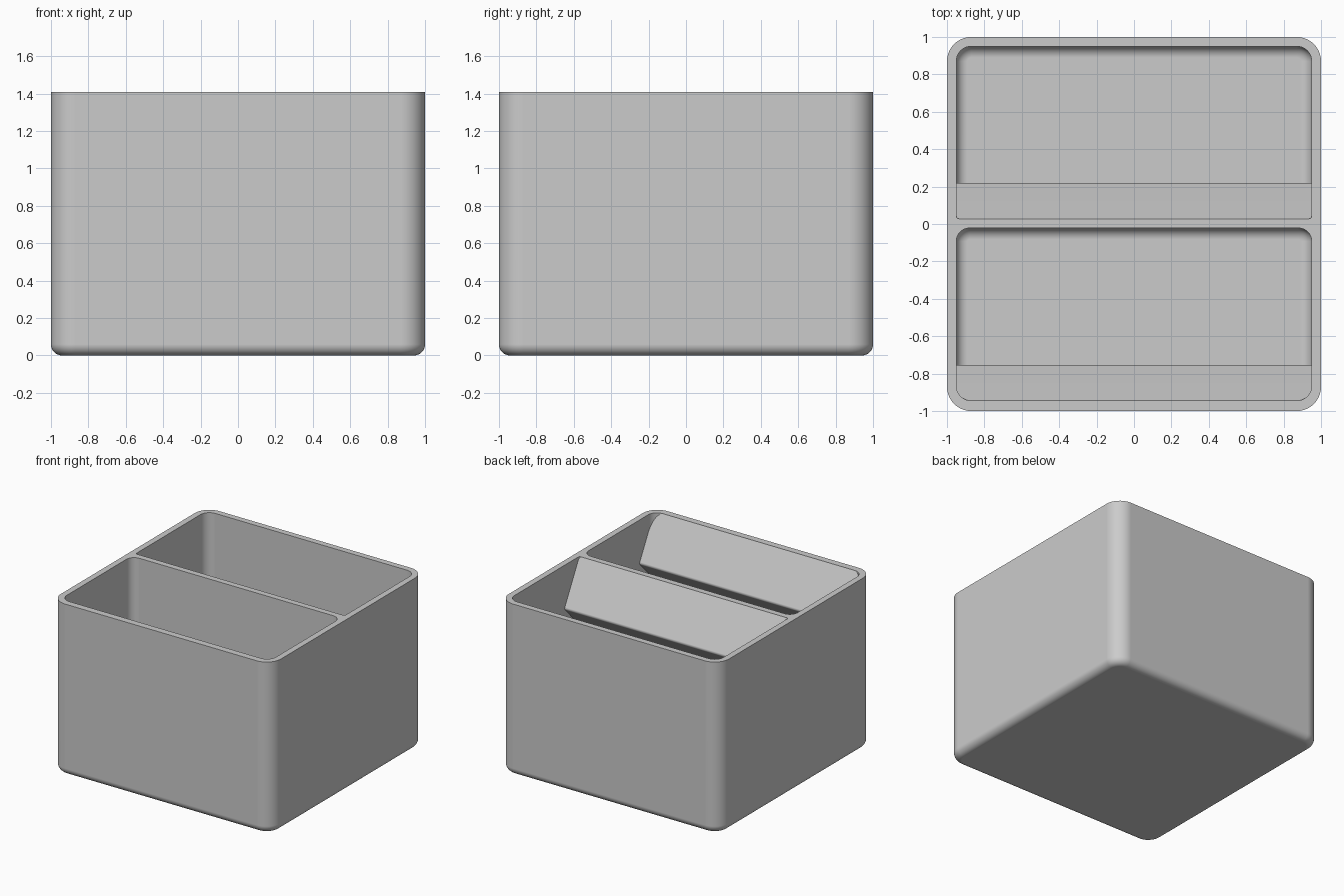
import bpy, bmesh
from math import sin, cos, pi

if "Cube" in bpy.data.objects:
    bpy.data.objects.remove(bpy.data.objects["Cube"], do_unlink=True)

HEIGHT, WALL = 1.41, 0.05
ARC = 10    # segments per rounded corner
FILLET = 8  # segments per floor fillet

grey = bpy.data.materials.new("light_grey")
grey.use_nodes = True
grey.diffuse_color = (0.6, 0.6, 0.6, 1)
grey.node_tree.nodes["Principled BSDF"].inputs["Base Color"].default_value = (0.6, 0.6, 0.6, 1)


def make_object(name, bm):
    bmesh.ops.recalc_face_normals(bm, faces=bm.faces)
    mesh = bpy.data.meshes.new(name)
    bm.to_mesh(mesh)
    bm.free()
    mesh.materials.append(grey)
    obj = bpy.data.objects.new(name, mesh)
    bpy.context.collection.objects.link(obj)
    return obj


def select_only(obj):
    bpy.ops.object.select_all(action="DESELECT")
    obj.select_set(True)
    bpy.context.view_layer.objects.active = obj


def smooth(obj):
    select_only(obj)
    bpy.ops.object.shade_smooth_by_angle(angle=pi / 6)
    weighted = obj.modifiers.new("even_shading", "WEIGHTED_NORMAL")
    weighted.keep_sharp = True


def outline(half_x, y0, y1, r_front, r_back, inset):
    """Rounded rectangle, pulled in by inset."""
    hx, y0, y1 = half_x - inset, y0 + inset, y1 - inset
    points = []
    for i, (sx, sy) in enumerate([(1, 1), (-1, 1), (-1, -1), (1, -1)]):
        r = max((r_back if sy > 0 else r_front) - inset, 0.006)
        cx, cy = sx * (hx - r), (y1 - r) if sy > 0 else (y0 + r)
        for k in range(ARC + 1):
            a = (i + k / ARC) * pi / 2
            points.append((cx + r * cos(a), cy + r * sin(a)))
    return points


def rounded_block(name, half_x, y0, y1, r_front, r_back, z0, z1, fillet):
    """Block with rounded upright corners and a filleted bottom edge."""
    levels = []
    for k in range(FILLET + 1):
        a = k / FILLET * pi / 2
        levels.append((z0 + fillet * (1 - cos(a)), fillet * (1 - sin(a))))
    levels.append((z1, 0))
    bm = bmesh.new()
    rings = [[bm.verts.new((x, y, z)) for x, y in
              outline(half_x, y0, y1, r_front, r_back, inset)] for z, inset in levels]
    n = len(rings[0])
    for low, high in zip(rings, rings[1:]):
        for i in range(n):
            j = (i + 1) % n
            bm.faces.new((low[i], low[j], high[j], high[i]))
    bm.faces.new(rings[0][::-1])
    bm.faces.new(rings[-1])
    return make_object(name, bm)


# Outer box, hollowed into two compartments
box = rounded_block("box", 1, -1, 1, 0.13, 0.13, 0, HEIGHT, 0.06)
compartments = {"front": (-0.945, -0.022, 0.08, 0.07),
                "rear": (0.028, 0.95, 0.015, 0.08)}
for name, (y0, y1, r_front, r_back) in compartments.items():
    cutter = rounded_block(name + "_cavity", 1 - WALL, y0, y1, r_front, r_back,
                           WALL, HEIGHT + 0.1, 0.06)
    cutter.hide_render = True
    cut = box.modifiers.new("cut_" + name, "BOOLEAN")
    cut.operation, cut.solver, cut.object = "DIFFERENCE", "EXACT", cutter
    select_only(box)
    bpy.ops.object.modifier_apply(modifier=cut.name)
    bpy.data.objects.remove(cutter, do_unlink=True)
smooth(box)


# Sloping label ledge on the front wall of each compartment
def label_ledge(name, wall_y):
    root = 0.01  # depth sunk into the wall
    profile = [(wall_y - root, HEIGHT - 0.003), (wall_y, HEIGHT - 0.003),
               (wall_y + 0.195, HEIGHT - 0.36), (wall_y, HEIGHT - 0.56),
               (wall_y - root, HEIGHT - 0.56)]
    bm = bmesh.new()
    ends = [[bm.verts.new((s * (1 - WALL + root), y, z)) for y, z in profile] for s in (-1, 1)]
    n = len(profile)
    for i in range(n):
        j = (i + 1) % n
        bm.faces.new((ends[0][i], ends[0][j], ends[1][j], ends[1][i]))
    for end in ends:
        bm.faces.new(end)
    lip = bm.edges.get((ends[0][2], ends[1][2]))
    bmesh.ops.bevel(bm, geom=[lip], offset=0.015, segments=5, profile=0.5, affect="EDGES")
    smooth(make_object(name, bm))


for name, (y0, *_) in compartments.items():
    label_ledge(name + "_label_ledge", y0)
